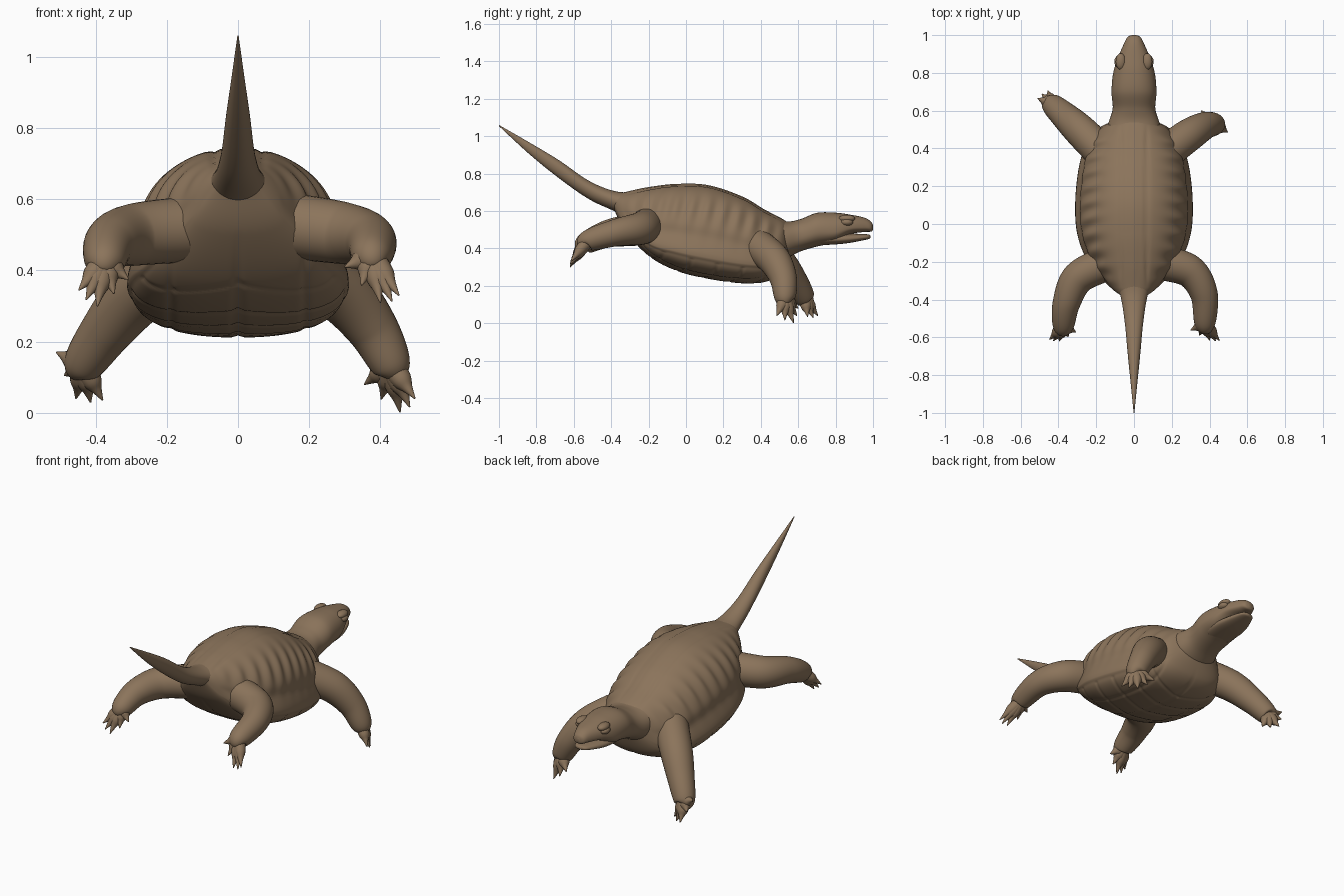
import bpy, bmesh, math
from mathutils import Vector, Matrix

if "Cube" in bpy.data.objects:
    bpy.data.objects.remove(bpy.data.objects["Cube"])

skin = bpy.data.materials.new("brown_skin")
skin.diffuse_color = (0.26, 0.175, 0.105, 1)
skin.use_nodes = True
skin.node_tree.nodes["Principled BSDF"].inputs["Base Color"].default_value = skin.diffuse_color


def spline(pts, sub):
    """Catmull-Rom through tuples of any length."""
    out = []
    n = len(pts)
    for i in range(n - 1):
        p0, p1, p2, p3 = pts[max(i - 1, 0)], pts[i], pts[i + 1], pts[min(i + 2, n - 1)]
        for k in range(sub):
            t = k / sub
            out.append([0.5 * (2 * b + (c - a) * t + (2 * a - 5 * b + 4 * c - d) * t * t
                               + (3 * b - a - 3 * c + d) * t ** 3)
                        for a, b, c, d in zip(p0, p1, p2, p3)])
    out.append(list(pts[-1]))
    return out


def skin_rings(bm, rings):
    """Bridge rings of points into a closed tube."""
    vs = [[bm.verts.new(p) for p in r] for r in rings]
    n = len(vs[0])
    for a, b in zip(vs, vs[1:]):
        for j in range(n):
            k = (j + 1) % n
            bm.faces.new((a[j], a[k], b[k], b[j]))
    bm.faces.new(vs[0])
    bm.faces.new(vs[-1])


def finish(name, bm):
    bmesh.ops.recalc_face_normals(bm, faces=bm.faces)
    me = bpy.data.meshes.new(name)
    bm.to_mesh(me)
    bm.free()
    for p in me.polygons:
        p.use_smooth = True
    me.materials.append(skin)
    ob = bpy.data.objects.new(name, me)
    bpy.context.collection.objects.link(ob)


def sections(name, stations, sub=10, n=40, power=2.0, relief=None):
    """Loft along y through stations (y, top, middle, bottom, half width)."""
    bm = bmesh.new()
    rings = []
    for y, top, mid, bot, w in spline(stations, sub):
        ring = []
        for j in range(n):
            a = 2 * math.pi * j / n
            c, s = math.cos(a), math.sin(a)
            x = w * math.copysign(abs(c) ** (2 / power), c)
            h = (top - mid) if s > 0 else (mid - bot)
            z = mid + h * math.copysign(abs(s) ** (2 / power), s)
            d = relief(x, y, z, math.asin(max(-1, min(1, s)))) if relief else 0
            ring.append((x + d * c, y, z + d * s))
        rings.append(ring)
    skin_rings(bm, rings)
    finish(name, bm)


def tube(bm, pts, sub, n):
    """Round tube through points (x, y, z, radius)."""
    path = spline(pts, sub)
    pos = [Vector(p[:3]) for p in path]
    rings, side = [], None
    for i, p in enumerate(path):
        t = (pos[min(i + 1, len(pos) - 1)] - pos[max(i - 1, 0)]).normalized()
        side = t.orthogonal() if side is None else side - t * side.dot(t)
        side.normalize()
        up = t.cross(side)
        rings.append([pos[i] + max(p[3], 0.001) * (math.cos(a) * side + math.sin(a) * up)
                      for a in (2 * math.pi * j / n for j in range(n))])
    skin_rings(bm, rings)


def bump(v, width):
    return math.exp(-(v / width) ** 2)


# Shell relief: ribs above, rim lip, back seams and belly plates
def shell_relief(x, y, z, a):
    fade = max(0, min(1, (y + 0.34) / 0.1, (0.54 - y) / 0.1))
    d = 0.009 * bump(a, 0.09) - 0.009 * bump(a - 0.24, 0.1)
    if a > 0:
        d += 0.006 * math.cos(72 * (y - 0.25 * (z - 0.5))) * bump(a - 0.68, 0.3)
        d -= 0.006 * bump(abs(x) - 0.068, 0.01) * (z > 0.5)
        d += 0.003 * bump(x, 0.012)
    elif a < -0.15:
        d -= 0.006 * bump(x, 0.01) + 0.005 * bump(abs(x) - 0.19, 0.01)
        for k in range(5):
            d -= 0.005 * bump(y + 0.2 - 0.14 * k - 0.3 * abs(x), 0.009)
    return d * fade


# Shell
sections("shell", [
    (-0.385, 0.69, 0.64, 0.61, 0.06), (-0.33, 0.70, 0.55, 0.50, 0.13),
    (-0.2, 0.725, 0.43, 0.36, 0.235), (-0.05, 0.742, 0.385, 0.28, 0.292),
    (0.12, 0.735, 0.35, 0.237, 0.302), (0.3, 0.675, 0.32, 0.213, 0.283),
    (0.42, 0.605, 0.315, 0.22, 0.245), (0.51, 0.56, 0.35, 0.265, 0.18),
    (0.56, 0.53, 0.42, 0.37, 0.07)], 20, 144, 2.3, shell_relief)

# Neck and upper head
sections("neck_and_head", [
    (0.43, 0.58, 0.46, 0.30, 0.16), (0.53, 0.545, 0.45, 0.342, 0.137),
    (0.61, 0.556, 0.462, 0.383, 0.113), (0.7, 0.59, 0.49, 0.41, 0.119),
    (0.8, 0.591, 0.49, 0.432, 0.11), (0.88, 0.58, 0.51, 0.476, 0.085),
    (0.955, 0.564, 0.514, 0.488, 0.053), (0.99, 0.542, 0.512, 0.49, 0.034),
    (1.0, 0.522, 0.512, 0.502, 0.01)], 10, 48, 2.2)

# Lower jaw
sections("lower_jaw", [
    (0.72, 0.48, 0.45, 0.417, 0.09), (0.85, 0.48, 0.45, 0.426, 0.083),
    (0.965, 0.476, 0.46, 0.447, 0.044), (0.987, 0.468, 0.462, 0.456, 0.012)], 10, 32, 2.3)

# Tail
sections("tail", [
    (-0.26, 0.70, 0.62, 0.54, 0.115), (-0.38, 0.706, 0.654, 0.598, 0.072),
    (-0.52, 0.762, 0.716, 0.664, 0.049), (-0.68, 0.872, 0.828, 0.776, 0.034),
    (-0.84, 0.968, 0.94, 0.906, 0.018), (-1.0, 1.06, 1.057, 1.054, 0.002)], 10, 32)

# Eyes under brows
for side, sx in (("left", -1), ("right", 1)):
    bm = bmesh.new()
    for k in (0, 1):
        m = Matrix.Translation((sx * (0.077 - 0.007 * k), 0.86, 0.54 + 0.02 * k))
        m = m @ Matrix.Diagonal((0.027, 0.034 + 0.01 * k, 0.02, 1))
        bmesh.ops.create_uvsphere(bm, u_segments=20, v_segments=12, radius=1, matrix=m)
    finish(side + "_eye", bm)


def leg(name, hip, knee, shin, ankle, inner, middle, outer):
    """Tapering leg, then a foot of five clawed toes fanned through three tips."""
    joints = [Vector(p) for p in (hip, knee, shin, ankle)]
    end = joints[3] + (Vector(middle) - joints[3]) * 0.25
    bm = bmesh.new()
    radii = (0.092, 0.087, 0.073, 0.056, 0.024)
    tube(bm, [(*p, r) for p, r in zip(joints + [end], radii)], 12, 32)
    finish(name + "_leg", bm)
    bm = bmesh.new()
    for tip in spline([Vector(inner), Vector(middle), Vector(outer)], 2):
        toe = [(*joints[3].lerp(Vector(tip), f), r) for f, r in
               ((0, 0.034), (0.45, 0.029), (0.7, 0.015), (1, 0.002))]
        tube(bm, toe, 5, 14)
    finish(name + "_foot", bm)


# Four legs, each in its own swimming pose
leg("left_hind", (-0.15, -0.21, 0.515), (-0.295, -0.285, 0.50), (-0.358, -0.42, 0.478),
    (-0.375, -0.54, 0.425), (-0.308, -0.572, 0.375), (-0.395, -0.62, 0.30), (-0.447, -0.612, 0.345))
leg("right_hind", (0.15, -0.205, 0.525), (0.295, -0.25, 0.505), (0.37, -0.37, 0.485),
    (0.376, -0.525, 0.44), (0.30, -0.562, 0.41), (0.40, -0.615, 0.31), (0.452, -0.617, 0.33))
leg("left_front", (-0.17, 0.38, 0.415), (-0.285, 0.495, 0.33), (-0.37, 0.575, 0.23),
    (-0.435, 0.635, 0.135), (-0.38, 0.65, 0.035), (-0.455, 0.705, 0.04), (-0.51, 0.665, 0.17))
leg("right_front", (0.17, 0.38, 0.415), (0.29, 0.47, 0.34), (0.375, 0.52, 0.24),
    (0.43, 0.53, 0.135), (0.355, 0.60, 0.08), (0.455, 0.575, 0.002), (0.497, 0.485, 0.04))
